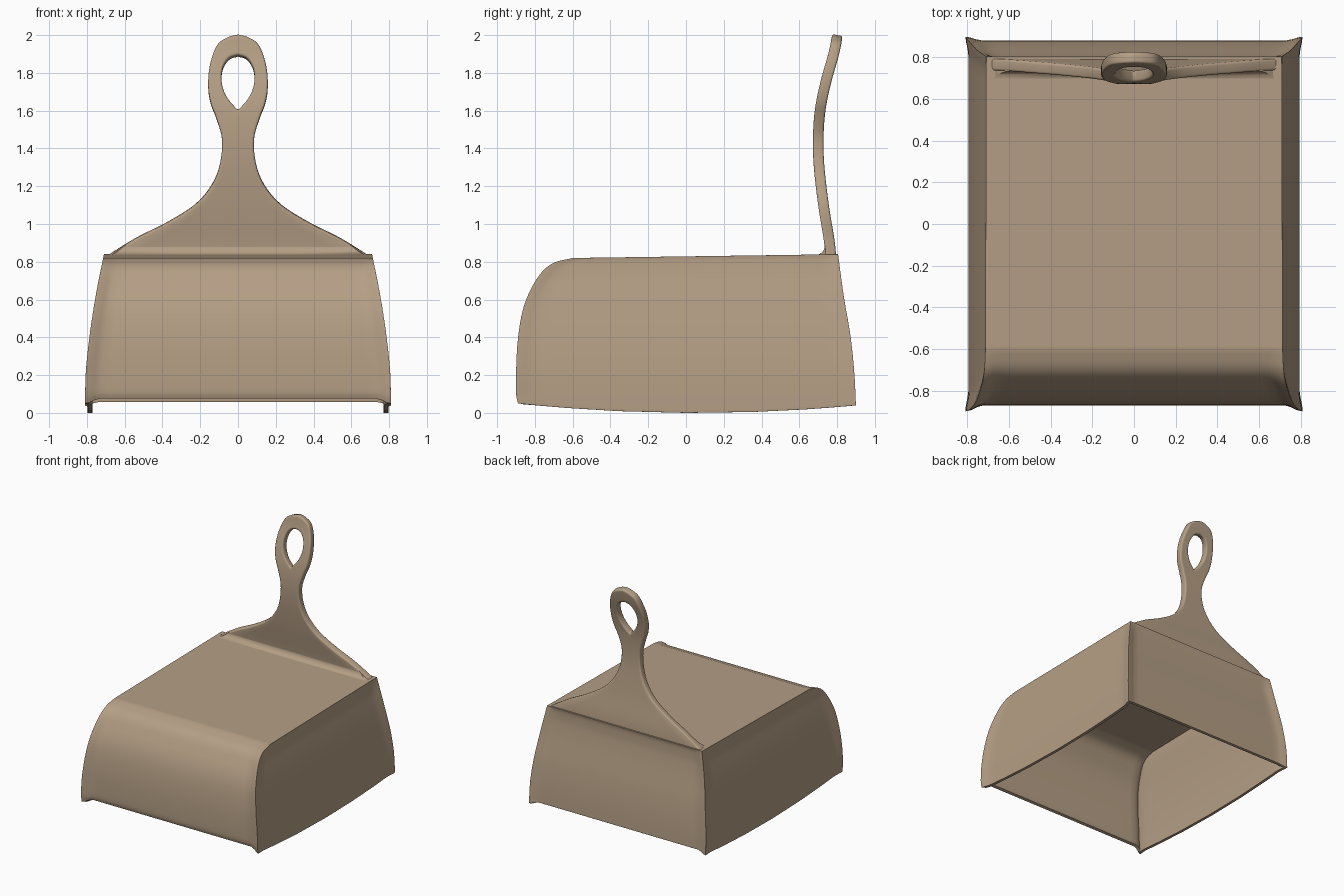
import bpy, bmesh, math
from mathutils import Vector

if "Cube" in bpy.data.objects:
    bpy.data.objects.remove(bpy.data.objects["Cube"])

mat = bpy.data.materials.new("warm tan")
mat.diffuse_color = (0.46, 0.345, 0.235, 1)
mat.use_nodes = True
mat.node_tree.nodes["Principled BSDF"].inputs["Base Color"].default_value = mat.diffuse_color


def curve(pts, n):
    """Smooth curve through the points, n steps per span."""
    pts = [Vector(p) for p in pts]
    p = [2 * pts[0] - pts[1]] + pts + [2 * pts[-1] - pts[-2]]
    out = []
    for i in range(1, len(p) - 2):
        a, b, c, d = p[i - 1:i + 3]
        for k in range(n):
            t = k / n
            out.append(0.5 * (2 * b + (c - a) * t + (2 * a - 5 * b + 4 * c - d) * t * t
                              + (3 * b - a - 3 * c + d) * t ** 3))
    return out + [pts[-1]]


def interp(pts, z):
    if z <= pts[0][0]:
        return pts[0][1]
    for a, b in zip(pts, pts[1:]):
        if z <= b[0]:
            return a[1] + (b[1] - a[1]) * (z - a[0]) / (b[0] - a[0])
    return pts[-1][1]


def table(pts):
    return [tuple(p) for p in curve(pts, 6)]


def grid(bm, rows):
    vs = [[bm.verts.new(p) for p in r] for r in rows]
    for a, b in zip(vs, vs[1:]):
        for i in range(len(a) - 1):
            bm.faces.new((a[i], a[i + 1], b[i + 1], b[i]))


def finish(bm, name, thick=0, offset=0, bevel=0):
    bmesh.ops.remove_doubles(bm, verts=bm.verts, dist=0.0005)
    bmesh.ops.recalc_face_normals(bm, faces=bm.faces)
    bm.normal_update()
    top = max(bm.faces, key=lambda f: f.calc_center_median().z + f.calc_area())
    if offset and top.normal.z < 0:
        bmesh.ops.reverse_faces(bm, faces=bm.faces)
    me = bpy.data.meshes.new(name)
    bm.to_mesh(me)
    bm.free()
    me.materials.append(mat)
    ob = bpy.data.objects.new(name, me)
    bpy.context.collection.objects.link(ob)
    bpy.ops.object.select_all(action='DESELECT')
    bpy.context.view_layer.objects.active = ob
    ob.select_set(True)
    if thick:
        s = ob.modifiers.new("thickness", 'SOLIDIFY')
        s.thickness, s.offset = thick, offset
        b = ob.modifiers.new("rounding", 'BEVEL')
        b.width, b.segments, b.limit_method, b.angle_limit = bevel, 3, 'ANGLE', math.radians(40)
    bpy.ops.object.shade_smooth_by_angle(angle=math.radians(40))
    return ob


# Pan shell: front curve, back curve, sides and deck, open underneath
half = table([(0, .81), (.2, .807), (.35, .793), (.5, .773), (.65, .748), (.84, .71)])
back = table([(0.03, .90), (.2, .892), (.4, .872), (.62, .835), (.84, .805)])
front = curve([(-.89, .05), (-.9, .12), (-.893, .36), (-.86, .56), (-.79, .71),
               (-.71, .79), (-.60, .82)], 4)
n = len(front) - 1
rear = []
for p in front:
    z = .04 + (p.y - .05) * .80 / .77
    rear.append(Vector((interp(back, z), z)))
steps = [0, .012, .03, .05, .08, .15, .3, .5, .7, .85, .92, .95, .97, .988, 1]


def flare(u):
    """1 at the corners, falling smoothly to 0 in the panel."""
    t = max(0, 1 - min(u, 1 - u) / .05)
    return t * t * (3 - 2 * t)


def fade(i):
    return min(1, (n - i) / 8)


def low(i):
    return max(0, 1 - i / 8)


def side_row(i, s):
    row = []
    for u in steps:
        p = front[i].lerp(rear[i], u)
        z = p.y - .045 * low(i) * (1 - (2 * u - 1) ** 2)     # bowed lower rim
        x = interp(half, p.y) - .014 * (1 - flare(u)) * fade(i)
        row.append((s * x, p.x, z))
    return row


def wall_row(prof, i, depth, sign):
    a, b = prof[max(i - 1, 0)], prof[min(i + 1, n)]
    t = (b - a).normalized()
    nrm = Vector((t.y, -t.x)) * sign        # points into the pan
    row = []
    for u in steps:
        k = 1 - flare(u)
        q = prof[i] + nrm * depth * k * fade(i)
        row.append(((2 * u - 1) * interp(half, prof[i].y), q.x, q.y + .02 * k * low(i)))
    return row


bm = bmesh.new()
for s in (-1, 1):
    grid(bm, [side_row(i, s) for i in range(n + 1)])
grid(bm, [wall_row(front, i, .028, 1) for i in range(n + 1)])
grid(bm, [wall_row(rear, i, .018, -1) for i in range(n + 1)])
deck = []
for u in steps:
    p = front[n].lerp(rear[n], u)
    deck.append([((2 * v - 1) * interp(half, p.y), p.x, p.y) for v in steps])
grid(bm, deck)
finish(bm, "pan_shell", .024, -1, .01)

# Handle: web rising from the back edge into a loop with an egg-shaped hole
outer = curve([(.705, .825), (.54, .925), (.38, 1.005), (.23, 1.10), (.14, 1.205), (.095, 1.32),
               (.085, 1.45), (.115, 1.56), (.145, 1.64), (.158, 1.73), (.148, 1.84),
               (.11, 1.945), (.055, 1.985), (0, 2.0)], 4)
inner = curve([(0, .825), (0, .90), (0, .99), (0, 1.09), (0, 1.19), (0, 1.31), (0, 1.45), (0, 1.60)], 4)
inner += curve([(0, 1.60), (.05, 1.655), (.078, 1.71), (.088, 1.77), (.077, 1.83),
                (.045, 1.875), (0, 1.89)], 4)[1:]
lean = table([(.80, .768), (.9, .760), (1.1, .728), (1.3, .705), (1.45, .70), (1.6, .71),
              (1.75, .74), (1.9, .782), (2.0, .802)])
bm = bmesh.new()
for s in (-1, 1):
    rows = []
    for a, b in zip(inner, outer):
        pts = [a.lerp(b, k / 5) for k in range(6)]
        rows.append([(s * p.x, interp(lean, p.y), p.y) for p in pts])
    # short skirt tucked into the deck
    rows.insert(0, [(s * .141 * k, .766, .80) for k in range(6)])
    grid(bm, rows)
finish(bm, "handle", .056, 0, .02)

# Soft fillet where the deck meets the handle web
section = [(.69, .765, .828)]
for k in range(8):
    a = math.pi / 2 * k / 7
    section.append((.69 - .09 * k / 7, .685 + .05 * math.sin(a), .886 - .05 * math.cos(a)))
section.append((.60, .765, .886))
rows = [[(x * w, y, z) for x in (-1, -.5, 0, .5, 1)] for w, y, z in section]
bm = bmesh.new()
grid(bm, rows + [rows[0]])
bmesh.ops.remove_doubles(bm, verts=bm.verts, dist=0.0005)
bmesh.ops.holes_fill(bm, edges=bm.edges)
finish(bm, "web_fillet")
